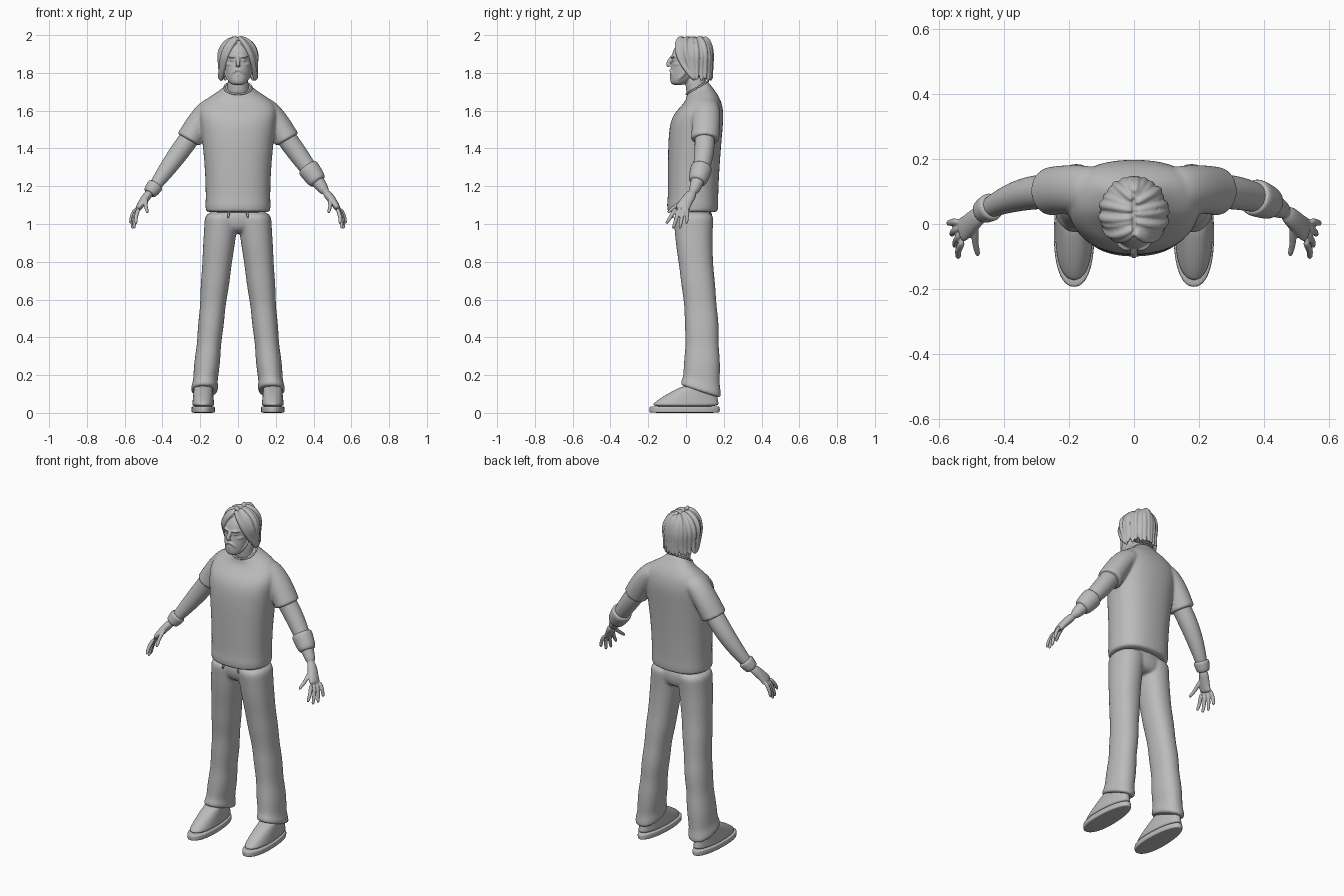
import bpy, bmesh, math
from math import sin, cos, pi
from mathutils import Vector

if "Cube" in bpy.data.objects:
    bpy.data.objects.remove(bpy.data.objects["Cube"], do_unlink=True)

SHADE = .5
grey = bpy.data.materials.new("clay grey")
grey.use_nodes = True
grey.diffuse_color = (SHADE, SHADE, SHADE, 1)
grey.node_tree.nodes["Principled BSDF"].inputs["Base Color"].default_value = grey.diffuse_color

X, Y, Z = Vector((1, 0, 0)), Vector((0, 1, 0)), Vector((0, 0, 1))
SIDES = (("left", 1), ("right", -1))


def steps(count):
    """Evenly spaced fractions from zero to one."""
    return [i / (count - 1) for i in range(count)]


def add_object(name, bm):
    mesh = bpy.data.meshes.new(name)
    bm.to_mesh(mesh)
    bm.free()
    mesh.materials.clear()
    mesh.materials.append(grey)
    mesh.shade_smooth()
    obj = bpy.data.objects.new(name, mesh)
    bpy.context.collection.objects.link(obj)
    return obj


def skin(name, rings):
    """Bridge a list of rings, cap both ends and subdivide."""
    bm = bmesh.new()
    loops = [[bm.verts.new(point) for point in ring] for ring in rings]
    for low, high in zip(loops, loops[1:]):
        for i in range(len(low)):
            bm.faces.new((low[i - 1], low[i], high[i], high[i - 1]))
    bm.faces.new(loops[0])
    bm.faces.new(loops[-1])
    bmesh.ops.recalc_face_normals(bm, faces=bm.faces)
    obj = add_object(name, bm)
    sub = obj.modifiers.new("smooth", "SUBSURF")
    sub.levels = sub.render_levels = 2
    return obj


def loft(name, rows, x=lambda z: 0, side=1, sides=20, power=.9, taper=0):
    """Stack level rings given as: height, y centre, half width, half depth, optional tilt."""
    rings = []
    for z, y, wide, deep, *tilt in rows:
        ring = []
        for i in range(sides):
            angle = math.tau * i / sides
            c, d = (math.copysign(abs(v) ** power, v) for v in (cos(angle), sin(angle)))
            ring.append((side * (x(z) + wide * c * (1 - taper * d)), y + deep * d, z + sum(tilt) * d))
        rings.append(ring)
    return skin(name, rings)


def tube(name, path, radius, side=1, ref=Y, sides=10):
    """Sweep along a path; radius is a number that tapers at the ends, or a rule."""
    points = [Vector(p) for p in path]
    last = len(points) - 1
    rings = []
    for i, point in enumerate(points):
        along = points[min(i + 1, last)] - points[max(i - 1, 0)]
        u = ref.cross(along).normalized()
        v = along.cross(u).normalized()
        if callable(radius):
            ru, rv = radius(i / last)
        else:
            ru = rv = radius * (.6 + .4 * sin(pi * i / last))
        ring = [point + u * ru * cos(math.tau * k / sides) + v * rv * sin(math.tau * k / sides)
                for k in range(sides)]
        rings.append([(side * p.x, p.y, p.z) for p in ring])
    return skin(name, rings)


def fuse(name, parts, voxel, passes):
    """Merge overlapping parts into one continuous surface."""
    bpy.context.view_layer.update()
    graph = bpy.context.evaluated_depsgraph_get()
    bm = bmesh.new()
    for part in parts:
        bm.from_mesh(bpy.data.meshes.new_from_object(part.evaluated_get(graph)))
    for part in parts:
        bpy.data.objects.remove(part, do_unlink=True)
    obj = add_object(name, bm)
    remesh = obj.modifiers.new("fuse", "REMESH")
    remesh.mode, remesh.voxel_size, remesh.use_smooth_shade = "VOXEL", voxel, True
    soften = obj.modifiers.new("soften", "SMOOTH")
    soften.factor, soften.iterations = .5, passes


# T-shirt: torso, short sleeves and collar
shirt = [loft("torso", [
    (1.06, .035, .17, .13), (1.07, .035, .173, .135), (1.11, .035, .175, .138), (1.13, .037, .172, .134),
    (1.3, .04, .176, .138), (1.5, .05, .198, .145), (1.58, .065, .21, .137), (1.64, .085, .2, .105, .01),
    (1.68, .08, .14, .08, .02), (1.71, .065, .08, .062, .03), (1.73, .06, .07, .055, .035)], power=.85)]
for _, s in SIDES:
    shirt.append(tube("sleeve", [(.1, .1, 1.625), (.15, .105, 1.61), (.2, .108, 1.55), (.243, .103, 1.477),
                                 (.258, .1, 1.45), (.262, .1, 1.443)],
                      lambda t: (.06 + .01 * sin(pi * t / 2), .076), s, sides=16))
fuse("t_shirt", shirt, .007, 6)
turn = [math.tau * t for t in steps(25)]
tube("collar_band", [(.073 * cos(a), .06 + .058 * sin(a), 1.722 + .035 * sin(a)) for a in turn],
     lambda t: (.006, .006), ref=Z, sides=6)


# Trousers: hips and two loose legs with rolled hems
def leg_x(z):
    return .19 - .1 * z


def leg_row(z, swell=0):
    bend = min(1, max(0, (1 - z) / .6))
    low = max(0, .25 - z)
    crease = .003 * sin(30 * z) * bend
    return (z, .04 + .045 * bend * bend * (3 - 2 * bend) - low * .05,
            .067 + .044 * max(0, z - .5) + swell + crease,
            .088 + .08 * (z - .55) ** 2 + swell + crease, -low * .25)


trousers = [loft("hips", [(1.1, .04, .155, .1), (1, .042, .165, .104), (.965, .045, .12, .085),
                          (.95, .045, .06, .06)])]
for _, s in SIDES:
    rows = [leg_row(1.07 - .9 * t) for t in steps(15)]
    rows += [leg_row(.145, .007), leg_row(.12, .007), leg_row(.11)]
    trousers.append(loft("leg", rows, leg_x, s))
fuse("trousers", trousers, .007, 5)
for name, s in SIDES:
    tube("drawstring_" + name, [(.045, -.066, 1.07), (.05, -.071, 1.05), (.053, -.07, 1.03)], .007, s)

# Shoes: flat sole and upper sloping back to the ankle
for name, s in SIDES:
    loft("sole_" + name, [(z, -.007, .062 - inset, .187 - inset)
                          for z, inset in ((0, .003), (.003, 0), (.032, 0), (.036, .004))],
         lambda z: .184, s, 32, taper=.1)
    loft("shoe_" + name, [(.03 + .12 * t, -.006 + .086 * t ** 1.5, .06 - .012 * t, .185 - .105 * t ** 1.3)
                          for t in steps(6)], lambda z: .184, s, taper=.1)


# Arms: straight limb, palm, four fingers and a thumb
def arm_point(t):
    return Vector((.26 + .21 * t, .1 - .065 * t * t, 1.45 - .29 * t))


def arm_radius(t):
    return .057 - .031 * t * t


def finger(knuckle, tip, side):
    a, b = Vector(knuckle), Vector(tip)
    bend = a.lerp(b, .5) + X * .008
    return tube("finger", [a, bend, bend.lerp(b, .5), b], lambda t: (.013 - .004 * t,) * 2, side, X, 8)


for name, s in SIDES:
    arm = [tube("limb", [arm_point(t * 1.3 - .3) for t in steps(9)],
                lambda t: (arm_radius(t * 1.3 - .3),) * 2, s),
           tube("palm", [arm_point(.95), (.5, .005, 1.125), (.523, -.016, 1.09), (.532, -.02, 1.075)],
                lambda t: (.027 - .012 * t, .03 + .014 * t), s),
           finger((.485, -.005, 1.135), (.478, -.1, 1.058), s)]
    for i in range(4):
        arm.append(finger((.525 + .005 * i, -.052 + .02 * i, 1.085),
                          (.54 + .01 * i, -.106 + .036 * i, .97 + .013 * (i - 1.5) ** 2), s))
    fuse("arm_" + name, arm, .004, 4)


def wristband(name, start, end, gap, side):
    """Band hugging the forearm, with a turned-in lip at both ends."""
    lips = (-.005, gap, gap, gap, -.005)
    spots = [start + (end - start) * t for t in (0, .04, .5, .96, 1)]
    tube(name, [arm_point(t) for t in spots],
         lambda t: (arm_radius(spots[round(4 * t)]) + lips[round(4 * t)],) * 2, side, sides=16)


wristband("wide_wristband", .5, .79, .012, 1)
wristband("narrow_wristband", .83, 1, .011, -1)

# Head: skull, neck, facial features and short beard
head = [loft("skull", [(1.735, -.045, .03, .028), (1.75, -.032, .05, .052), (1.78, -.016, .063, .07),
                       (1.83, 0, .071, .081), (1.86, .004, .073, .08), (1.89, .01, .077, .09),
                       (1.94, .023, .073, .084), (1.98, .03, .04, .05)], power=1),
        loft("neck", [(1.66, .065, .062, .06), (1.72, .055, .056, .056), (1.8, .045, .055, .055)], power=1),
        tube("nose", [(0, -.072, 1.89), (0, -.087, 1.865), (0, -.098, 1.845), (0, -.09, 1.83)], .013, ref=X),
        tube("lip", [(-.02, -.072, 1.79), (0, -.084, 1.788), (.02, -.072, 1.79)], .008, ref=Z),
        tube("chin_beard", [(-.03, -.055, 1.76), (0, -.07, 1.755), (.03, -.055, 1.76)], .02, ref=Z)]
features = {
    "brow": (.008, (.01, -.079, 1.884), (.03, -.077, 1.889), (.055, -.056, 1.885)),
    "cheek": (.014, (.02, -.066, 1.845), (.045, -.053, 1.843), (.063, -.025, 1.85)),
    "moustache": (.009, (0, -.085, 1.817), (.02, -.08, 1.81), (.034, -.066, 1.79), (.034, -.06, 1.77)),
    "jaw_beard": (.013, (.03, -.06, 1.758), (.05, -.035, 1.768), (.064, -.005, 1.8), (.069, .01, 1.84)),
    "nostril": (.009, (.004, -.084, 1.84), (.013, -.081, 1.837)),
    "eye": (.007, (.016, -.069, 1.869), (.03, -.072, 1.869), (.044, -.062, 1.869))}
for _, s in SIDES:
    head += [tube(name, path, size, s, Vector((.1, .3, 1))) for name, (size, *path) in features.items()]
fuse("head", head, .004, 2)

# Hair: under layer, then locks falling from a centre parting
hair = [loft("under_layer", [(1.765, .095, .07, .035), (1.83, .075, .088, .06), (1.88, .055, .09, .08),
                             (1.93, .04, .088, .09), (1.965, .037, .068, .08), (1.983, .04, .03, .045)])]
LOCKS = 12
for _, s in SIDES:
    for i, f in enumerate(steps(LOCKS)):
        start = math.radians(-75 + 162 * f)
        wave = .005 * sin(i * 2.4 + s)
        path = []
        for t in steps(9):
            # Over the crown, then down; front locks swing aside to clear the face
            swing = start + max(0, .1 - start) * t ** 1.5
            drop = max(0, t - .5)
            reach = sin(pi * min(t, .5)) - .07 * sin(math.tau * drop)
            height = 1.885 + .1 * cos(pi * t) if t < .5 else 1.885 - .25 * drop
            path.append((.003 + (.092 + wave) * cos(swing) * reach,
                         .035 + .1 * sin(swing) * reach + .12 * (f - .5) * (1 - reach), height + wave))
        hair.append(tube("lock", path, .016, s, Vector((-sin(start), cos(start), .2)), 8))
fuse("hair", hair, .004, 2)
